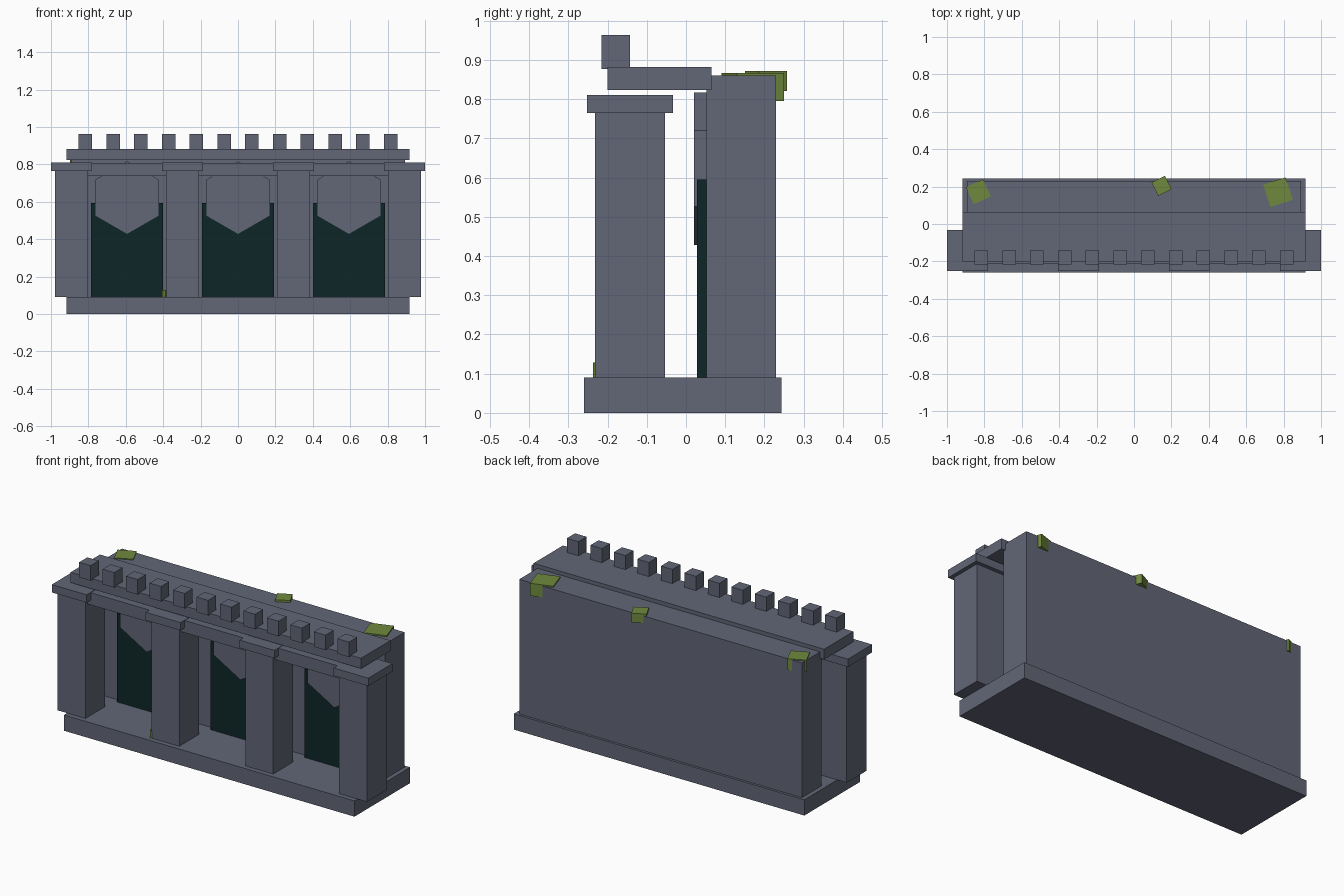
import bpy, math
from mathutils import Vector

if "Cube" in bpy.data.objects:
    bpy.data.objects.remove(bpy.data.objects["Cube"])


def material(name, colour):
    m = bpy.data.materials.new(name)
    m.diffuse_color = (*colour, 1)
    m.use_nodes = True
    m.node_tree.nodes["Principled BSDF"].inputs["Base Color"].default_value = m.diffuse_color
    return m


STONE = material("slate_stone", (0.122, 0.135, 0.185))
DARK = material("dark_teal", (0.0044, 0.0190, 0.0205))
MOSS = material("moss_green", (0.160, 0.250, 0.048))


def prism(name, outline, y0, y1, mat):
    """Extrude an x-z outline from y0 to y1."""
    n = len(outline)
    verts = [(x, y0, z) for x, z in outline] + [(x, y1, z) for x, z in outline]
    faces = [tuple(range(n)), tuple(reversed(range(n, 2 * n)))]
    faces += [(i, i + n, (i + 1) % n + n, (i + 1) % n) for i in range(n)]
    me = bpy.data.meshes.new(name)
    me.from_pydata(verts, [], faces)
    me.materials.append(mat)
    ob = bpy.data.objects.new(name, me)
    bpy.context.collection.objects.link(ob)
    return ob


def box(name, x, y, z, mat=STONE, turn=0):
    """Box from (min, max) ranges, turned about its own vertical axis."""
    cx, cy, cz = (sum(r) / 2 for r in (x, y, z))
    hx, hy, hz = ((r[1] - r[0]) / 2 for r in (x, y, z))
    ob = prism(name, [(-hx, -hz), (hx, -hz), (hx, hz), (-hx, hz)], -hy, hy, mat)
    ob.location = Vector((cx, cy, cz))
    ob.rotation_euler.z = math.radians(turn)
    return ob


# Main masses
box("base", (-0.918, 0.918), (-0.26, 0.243), (0, 0.09))
box("back_wall", (-0.893, 0.893), (0.052, 0.229), (0.08, 0.86))
box("lintel", (-0.9, 0.9), (-0.215, -0.071), (0.738, 0.808))
box("roof_slab", (-0.918, 0.918), (-0.2, 0.065), (0.823, 0.882))

# Pillars with caps
for i in range(4):
    x = -0.89 + i * 0.5933
    box("pillar", (x - 0.088, x + 0.088), (-0.232, -0.054), (0.09, 0.77))
    box("pillar_cap", (x - 0.11, x + 0.11), (-0.252, -0.033), (0.765, 0.81))

# Dark doorways with hexagonal stone plaques above
for x in (-0.593, 0, 0.593):
    box("doorway", (x - 0.192, x + 0.192), (0.028, 0.055), (0.09, 0.595), DARK)
    hexagon = [(x + 0.194 * math.sin(k * math.pi / 3),
                0.6225 - 0.194 * math.cos(k * math.pi / 3)) for k in range(6)]
    prism("hexagon_plaque", hexagon, 0.021, 0.056, STONE)

# Row of small blocks along the roof edge
for i in range(12):
    x = -0.816 + i * 1.632 / 11
    box("roof_block", (x - 0.0365, x + 0.0365), (-0.216, -0.143), (0.877, 0.963))

# Moss patches: x, y, half size, bottom, top, turn
for x, y, h, z0, z1, turn in ((-0.832, 0.172, 0.0505, 0.80, 0.865, 25),
                              (0.147, 0.204, 0.040, 0.82, 0.872, 27),
                              (0.770, 0.170, 0.0630, 0.795, 0.867, 18),
                              (-0.385, -0.215, 0.016, 0.08, 0.128, 35)):
    box("moss_patch", (x - h, x + h), (y - h, y + h), (z0, z1), MOSS, turn)
